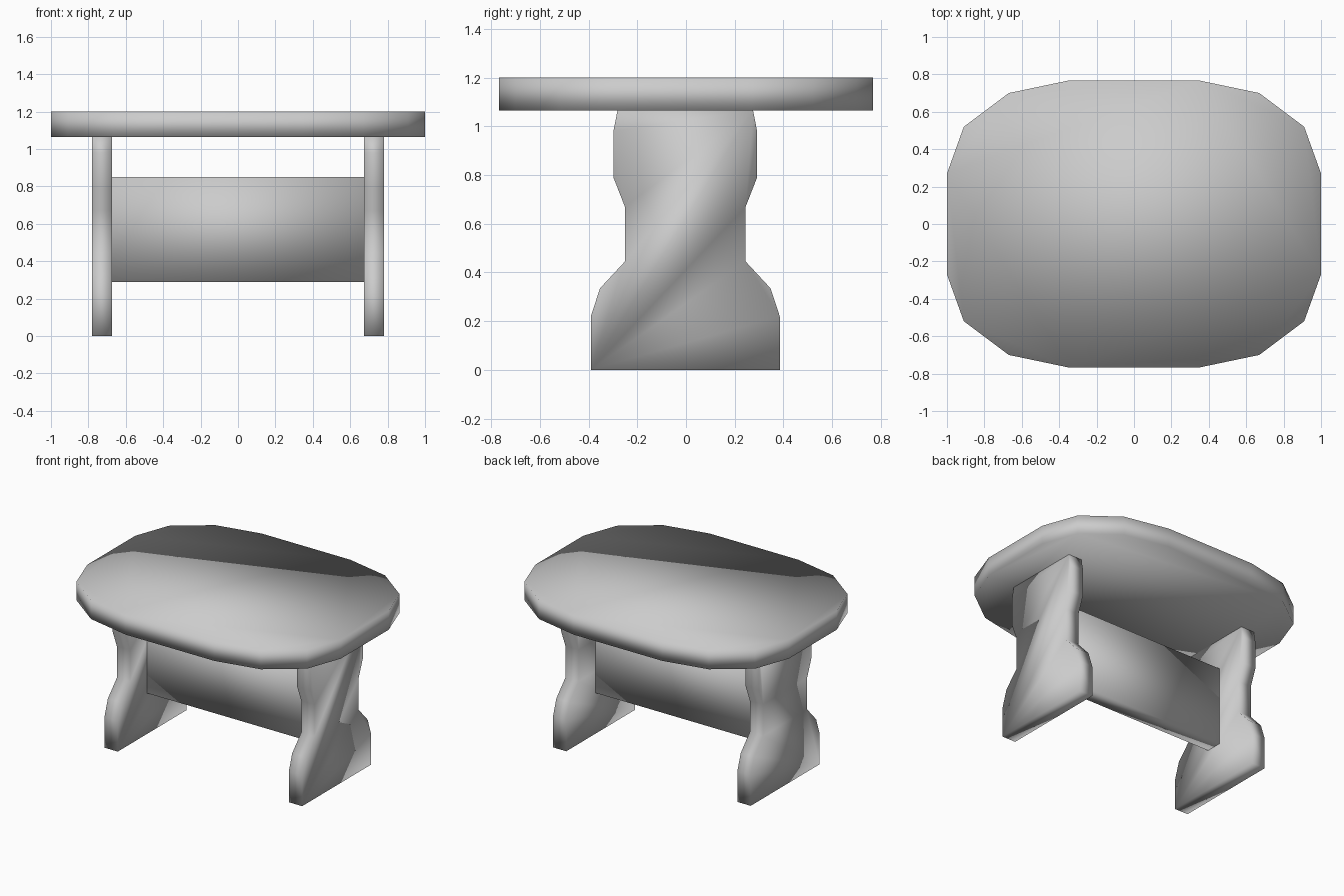
import bpy
import bmesh
from mathutils import Vector

cube = bpy.data.objects.get("Cube")
if cube:
    bpy.data.objects.remove(cube, do_unlink=True)

grey = bpy.data.materials.new("plain grey")
grey.use_nodes = True
grey.diffuse_color = (0.6, 0.6, 0.6, 1)
grey.node_tree.nodes["Principled BSDF"].inputs["Base Color"].default_value = (0.6, 0.6, 0.6, 1)


def slab(name, outline, depth):
    """Extrude a closed outline along a depth vector, shaded smooth all over."""
    bm = bmesh.new()
    face = bm.faces.new([bm.verts.new(p) for p in outline])
    grown = bmesh.ops.extrude_face_region(bm, geom=[face], use_keep_orig=True)
    moved = [v for v in grown["geom"] if isinstance(v, bmesh.types.BMVert)]
    bmesh.ops.translate(bm, verts=moved, vec=Vector(depth))
    bmesh.ops.recalc_face_normals(bm, faces=bm.faces)
    for f in bm.faces:
        f.smooth = True
    mesh = bpy.data.meshes.new(name)
    bm.to_mesh(mesh)
    bm.free()
    mesh.materials.append(grey)
    obj = bpy.data.objects.new(name, mesh)
    bpy.context.collection.objects.link(obj)
    return obj


# Table top: one rounded corner, mirrored into all four quadrants
corner = [(1.0, 0.27), (0.91, 0.52), (0.67, 0.7), (0.35, 0.767)]
half = corner + [(-x, y) for x, y in reversed(corner)]
ring = half + [(-x, -y) for x, y in half]
slab("table_top", [(x, y, 1.065) for x, y in ring], (0, 0, 0.135))

# Legs: waisted board profile, mirrored front to back
side = [(0.388, 0), (0.388, 0.22), (0.35, 0.335), (0.248, 0.445), (0.248, 0.67),
        (0.295, 0.79), (0.295, 0.98), (0.278, 1.067)]
profile = side + [(-y, z) for y, z in reversed(side)]
for name, x in (("left_leg", 0.675), ("right_leg", -0.78)):
    slab(name, [(x, y - 0.003, z) for y, z in profile], (0.105, 0, 0))

# Stretcher board between the legs
board = [(-0.06, 0.29), (0.055, 0.29), (0.055, 0.85), (-0.06, 0.85)]
slab("stretcher", [(-0.68, y, z) for y, z in board], (1.36, 0, 0))
